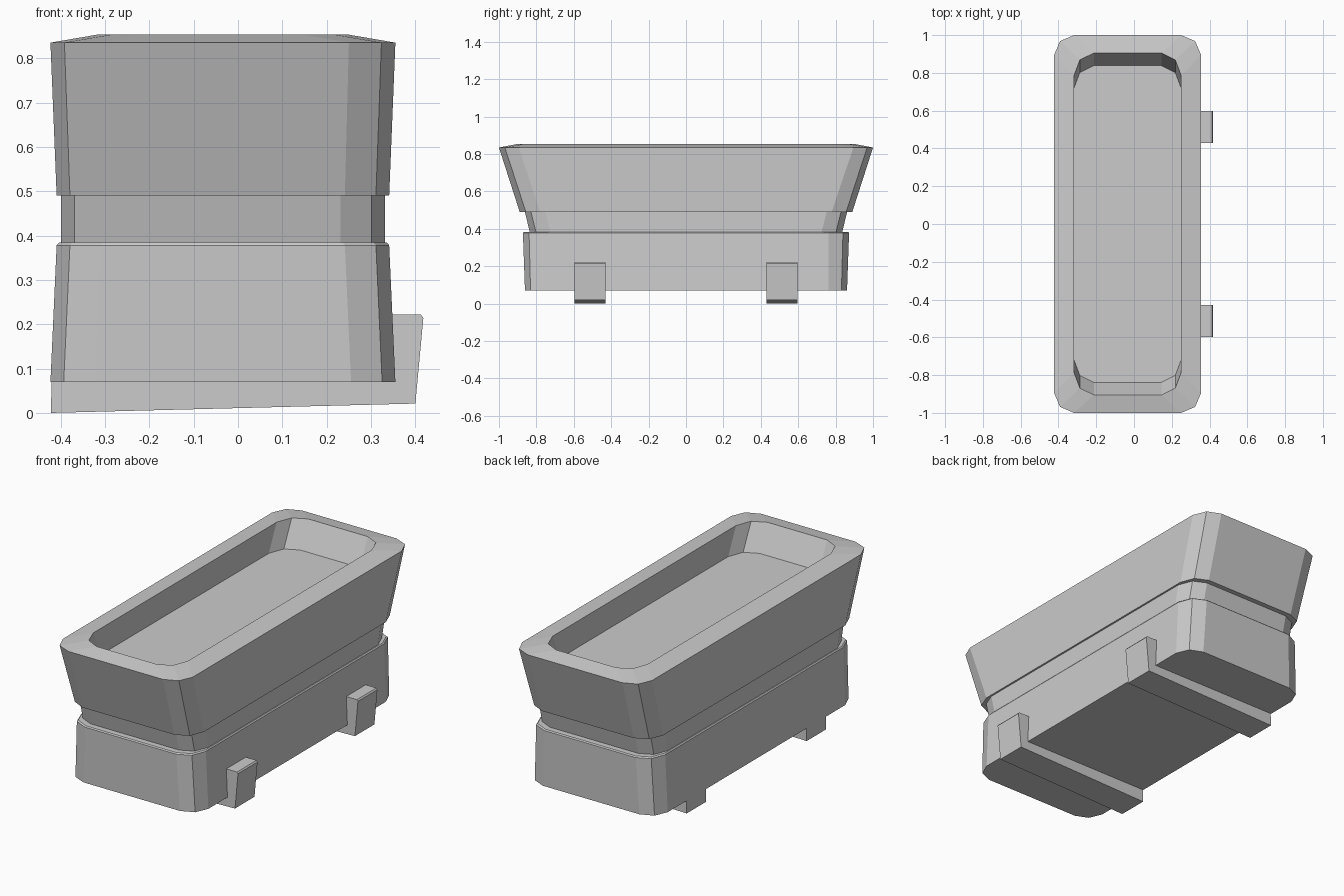
import bpy, bmesh

if "Cube" in bpy.data.objects:
    bpy.data.objects.remove(bpy.data.objects["Cube"])

CX = -0.034  # the trough is offset slightly from the clips


def new_object(name, bm):
    bmesh.ops.recalc_face_normals(bm, faces=bm.faces)
    mesh = bpy.data.meshes.new(name)
    bm.to_mesh(mesh)
    bm.free()
    obj = bpy.data.objects.new(name, mesh)
    bpy.context.collection.objects.link(obj)
    return obj


def ring(bm, hx, hy, z, rx, ry):
    """Rectangle with two-segment rounded corners."""
    k = 0.3
    corner = [(hx, hy - ry), (hx - k * rx, hy - k * ry), (hx - rx, hy)]
    pts = []
    for sx, sy in ((1, 1), (-1, 1), (-1, -1), (1, -1)):
        c = corner if sx * sy > 0 else corner[::-1]
        pts += [(sx * x, sy * y) for x, y in c]
    return [bm.verts.new((CX + x, y, z)) for x, y in pts]


def loft(name, sections):
    bm = bmesh.new()
    rings = [ring(bm, *s) for s in sections]
    for a, b in zip(rings, rings[1:]):
        n = len(a)
        for i in range(n):
            j = (i + 1) % n
            bm.faces.new((a[i], a[j], b[j], b[i]))
    bm.faces.new(rings[0])
    bm.faces.new(rings[-1])
    return new_object(name, bm)


def clip(name, y0, y1):
    profile = [(-0.422, 0), (0.40, 0.021), (0.418, 0.214), (0.412, 0.222),
               (0.335, 0.222), (0.335, 0.085), (-0.42, 0.085)]
    bm = bmesh.new()
    face = bm.faces.new([bm.verts.new((x, y0, z)) for x, z in profile])
    ext = bmesh.ops.extrude_face_region(bm, geom=[face])
    verts = [v for v in ext["geom"] if isinstance(v, bmesh.types.BMVert)]
    bmesh.ops.translate(bm, verts=verts, vec=(0, y1 - y0, 0))
    return new_object(name, bm)


# Lower box: (half x, half y, z, corner x, corner y)
loft("lower_box", [
    (0.389, 0.861, 0.07, 0.10, 0.10),
    (0.375, 0.872, 0.378, 0.10, 0.11),
    (0.370, 0.867, 0.384, 0.10, 0.11),
])

# Recessed neck
loft("neck", [
    (0.365, 0.832, 0.37, 0.10, 0.11),
    (0.365, 0.864, 0.50, 0.10, 0.11),
])

# Flared tray with sloped rim and sunken floor
loft("upper_tray", [
    (0.375, 0.889, 0.49, 0.10, 0.11),
    (0.389, 1.0, 0.835, 0.105, 0.105),
    (0.284, 0.905, 0.853, 0.105, 0.12),
    (0.284, 0.838, 0.71, 0.105, 0.12),
])

# Two under-straps with upturned ends
for label, s in (("front", -1), ("back", 1)):
    clip(label + "_strap", s * 0.43, s * 0.597)
